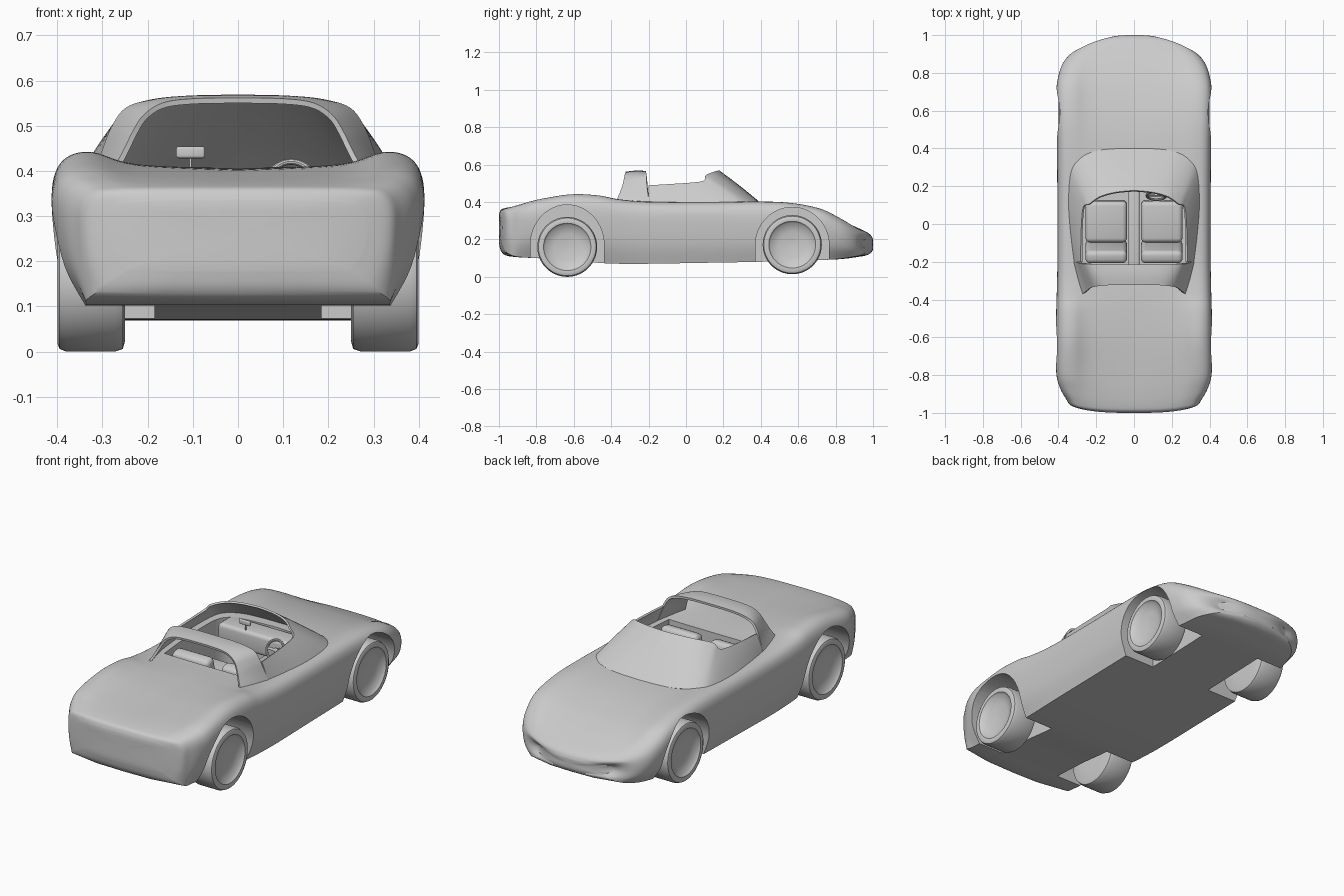
import bpy, bmesh, math
from mathutils import Vector, Matrix

if "Cube" in bpy.data.objects:
    bpy.data.objects.remove(bpy.data.objects["Cube"])


def catmull(pts, n):
    """Smooth curve through points of any dimension, n steps per segment."""
    out = []
    for i in range(len(pts) - 1):
        a, b, c, d = pts[max(i - 1, 0)], pts[i], pts[i + 1], pts[min(i + 2, len(pts) - 1)]
        for k in range(n):
            t = k / n
            out.append(tuple(0.5 * (2 * q + (r - p) * t + (2 * p - 5 * q + 4 * r - s) * t * t
                                    + (3 * q - p - 3 * r + s) * t ** 3)
                             for p, q, r, s in zip(a, b, c, d)))
    return out + [tuple(pts[-1])]


def add(name, verts, faces):
    bm = bmesh.new()
    vs = [bm.verts.new(v) for v in verts]
    for f in faces:
        bm.faces.new([vs[i] for i in f])
    bmesh.ops.remove_doubles(bm, verts=bm.verts, dist=1e-5)
    bmesh.ops.recalc_face_normals(bm, faces=bm.faces)
    me = bpy.data.meshes.new(name)
    bm.to_mesh(me)
    bm.free()
    ob = bpy.data.objects.new(name, me)
    bpy.context.collection.objects.link(ob)
    return ob


def activate(ob):
    bpy.ops.object.select_all(action='DESELECT')
    ob.select_set(True)
    bpy.context.view_layer.objects.active = ob


def modify(ob, kind, **kw):
    m = ob.modifiers.new(kind, kind)
    for k, v in kw.items():
        setattr(m, k, v)
    activate(ob)
    bpy.ops.object.modifier_apply(modifier=m.name)


def smooth(ob, angle=35):
    activate(ob)
    bpy.ops.object.shade_smooth_by_angle(angle=math.radians(angle))
    return ob


def rings(name, rs, closed=True, cap=False):
    """Skin a list of equal-length rings."""
    n = len(rs[0])
    m = n if closed else n - 1
    faces = [(i * n + j, i * n + (j + 1) % n, (i + 1) * n + (j + 1) % n, (i + 1) * n + j)
             for i in range(len(rs) - 1) for j in range(m)]
    if cap:
        faces += [tuple(range(n)), tuple(range((len(rs) - 1) * n, len(rs) * n))]
    return add(name, [p for r in rs for p in r], faces)


def prism(name, outline, axis, lo, hi):
    """Extrude a 2D outline along x (outline y,z) or z (outline x,y)."""
    place = (lambda p, h: (h, p[0], p[1])) if axis == 'x' else (lambda p, h: (p[0], p[1], h))
    return rings(name, [[place(p, h) for p in outline] for h in (lo, hi)], cap=True)


def box(name, centre, size, bevel=0.01, tilt=0):
    bm = bmesh.new()
    bmesh.ops.create_cube(bm, size=1, matrix=Matrix.Translation(centre)
                          @ Matrix.Rotation(math.radians(tilt), 4, 'X') @ Matrix.Diagonal((*size, 1)))
    me = bpy.data.meshes.new(name)
    bm.to_mesh(me)
    bm.free()
    ob = bpy.data.objects.new(name, me)
    bpy.context.collection.objects.link(ob)
    modify(ob, 'BEVEL', width=bevel, segments=4)
    return smooth(ob)


def cut(ob, cutter):
    modify(ob, 'BOOLEAN', object=cutter, operation='DIFFERENCE', solver='EXACT')
    bpy.data.objects.remove(cutter)


# Body shell stations: y, bow, width, floor width, floor z, widest z, fender z, centre z
stations = [
    (-1.0, .02, .28, .24, .18, .25, .33, .335), (-.99, .03, .335, .30, .14, .26, .355, .358),
    (-.965, .04, .36, .335, .115, .27, .368, .368), (-.9, .03, .39, .335, .105, .29, .387, .378),
    (-.8, .01, .41, .34, .10, .30, .412, .387), (-.62, 0, .412, .35, .09, .30, .44, .40),
    (-.47, 0, .411, .355, .075, .30, .435, .405), (-.36, 0, .408, .36, .07, .29, .415, .405),
    (-.2, 0, .405, .365, .07, .28, .402, .40), (.1, 0, .405, .365, .075, .28, .40, .40),
    (.38, 0, .407, .365, .08, .28, .403, .395), (.56, 0, .41, .36, .085, .28, .395, .375),
    (.72, -.01, .41, .35, .09, .26, .365, .338), (.83, -.03, .395, .33, .095, .225, .318, .30),
    (.91, -.05, .37, .31, .105, .20, .275, .265), (.965, -.06, .33, .27, .115, .18, .24, .24),
    (.99, -.06, .28, .22, .13, .175, .22, .22), (1.0, -.06, .22, .18, .145, .175, .20, .20)]


def section(s, k=1.0):
    y, bow, w, wb, zb, zs, zf, zc = s
    up = zf - zs
    side = catmull([(wb, zb), (wb + (w - wb) * .7, zb + (zs - zb) * .45), (w, zs),
                    (w * .99, zs + up * .6), (w * .92, zs + up * .92), (w * .78, zf),
                    (w * .54, zf * .3 + zc * .7), (0, zc)], 5)
    half = [(0, zb), (wb * .5, zb)] + side
    full = half + [(-x, z) for x, z in reversed(half[1:-1])]
    zm = (zb + zc) / 2
    return [(x * k, y + bow * (abs(x) * k / w) ** 3, zm + (z - zm) * k) for x, z in full]


dense = catmull(stations, 5)
skin = ([section(dense[0], k) for k in (.02, .35, .7)] + [section(s) for s in dense]
        + [section(dense[-1], k) for k in (.7, .35, .02)])
body = rings("body", skin, cap=True)

# Wheel wells
wheels = [("rear", -.635, .16, .16, .385), ("front", .568, .172, .158, .372)]
for name, y, z, r, top in wheels:
    arch = [(y + .197 * math.cos(math.pi * i / 32), .17 + (top - .17) * math.sin(math.pi * i / 32))
            for i in range(33)]
    arch += [(y - .197, 0), (y + .197, 0)]
    for s in (-1, 1):
        cut(body, prism("well_cutter", arch, 'x', s * .185, s * .6))

# Cockpit opening
edge = catmull([(.27, -.24), (.285, -.1), (.295, .1), (.28, .25), (.2, .31), (0, .33)], 4)
cut(body, prism("cockpit_cutter", edge + [(-x, y) for x, y in reversed(edge[:-1])], 'z', .12, .7))
smooth(body, 32)


# Canopy panels: strips spanning two mirrored curves
def strip(name, low, high, bulge, thick):
    a, b = catmull(low, 6), catmull(high, 6)
    rows = []
    for k in range(9):
        t = k / 8
        row = [Vector(p).lerp(Vector(q), t) for p, q in zip(a, b)]
        for v in row:
            v.z += bulge * math.sin(math.pi * t)
        rows.append([(-v.x, v.y, v.z) for v in reversed(row[1:])] + [tuple(v) for v in row])
    ob = rings(name, rows, closed=False)
    modify(ob, 'SOLIDIFY', thickness=thick, offset=0)
    return smooth(ob)


strip("windscreen_and_side_windows",
      [(0, .40, .388), (.13, .395, .39), (.23, .375, .395), (.305, .33, .395),
       (.337, .26, .392), (.345, .1, .39), (.333, -.06, .39), (.315, -.2, .392)],
      [(0, .175, .565), (.10, .165, .563), (.18, .142, .556), (.235, .105, .54),
       (.262, .095, .512), (.272, .04, .502), (.277, -.08, .494), (.278, -.2, .487)], .004, .01)
strip("roll_hoop",
      [(0, -.215, .56), (.11, -.215, .559), (.19, -.213, .552), (.245, -.21, .535),
       (.275, -.208, .495), (.297, -.202, .44), (.318, -.195, .39)],
      [(0, -.322, .556), (.10, -.322, .554), (.165, -.325, .545), (.205, -.33, .52),
       (.228, -.338, .485), (.25, -.355, .44), (.275, -.375, .395)], .004, .012)

# Wheels: turned profile of (x, radius)
profile = catmull([(.25, .001), (.25, .07), (.25, .135), (.255, .152), (.272, 1), (.325, 1), (.38, 1),
                   (.395, .152), (.4, .14), (.398, .125), (.386, .115), (.374, .07), (.37, .001)], 1)
for name, y, z, r, top in wheels:
    for s, side in ((-1, "left"), (1, "right")):
        rs = [[(s * x, y + min(q, .158) / .158 * r * math.cos(a), z + min(q, .158) / .158 * r * math.sin(a))
               for a in (2 * math.pi * i / 64 for i in range(64))] for x, q in profile]
        smooth(rings(f"{name}_{side}_wheel", rs, cap=True), 40)

# Seats, tunnel and dashboard
for s, side in ((-1, "left"), (1, "right")):
    box(f"{side}_seat_cushion", (s * .147, .015, .19), (.22, .22, .12), .025, 5)
    box(f"{side}_seat_back", (s * .147, -.145, .27), (.22, .07, .28), .025, 14)
box("centre_tunnel", (0, .02, .19), (.06, .5, .15), .012)
box("dashboard", (0, .26, .345), (.53, .12, .11), .02)

# Steering wheel and column
tilt = Matrix.Rotation(math.radians(65), 4, 'X')
bpy.ops.mesh.primitive_torus_add(major_radius=.05, minor_radius=.007, major_segments=40,
                                 minor_segments=10, location=(.118, .15, .375),
                                 rotation=(math.radians(65), 0, 0))
bpy.context.object.name = "steering_wheel"
smooth(bpy.context.object)
bpy.ops.mesh.primitive_cylinder_add(radius=.012, depth=.1, vertices=20, location=(.118, .195, .354),
                                    rotation=(math.radians(65), 0, 0))
bpy.context.object.name = "steering_column"
smooth(bpy.context.object)
box("steering_spoke", (.118, .15, .375), (.1, .014, .006), .002, 65)

# Rear-view mirror on its stalk
box("mirror", (-.105, .21, .441), (.064, .014, .026), .006)
box("mirror_stalk", (-.105, .215, .41), (.006, .006, .05), .001)
